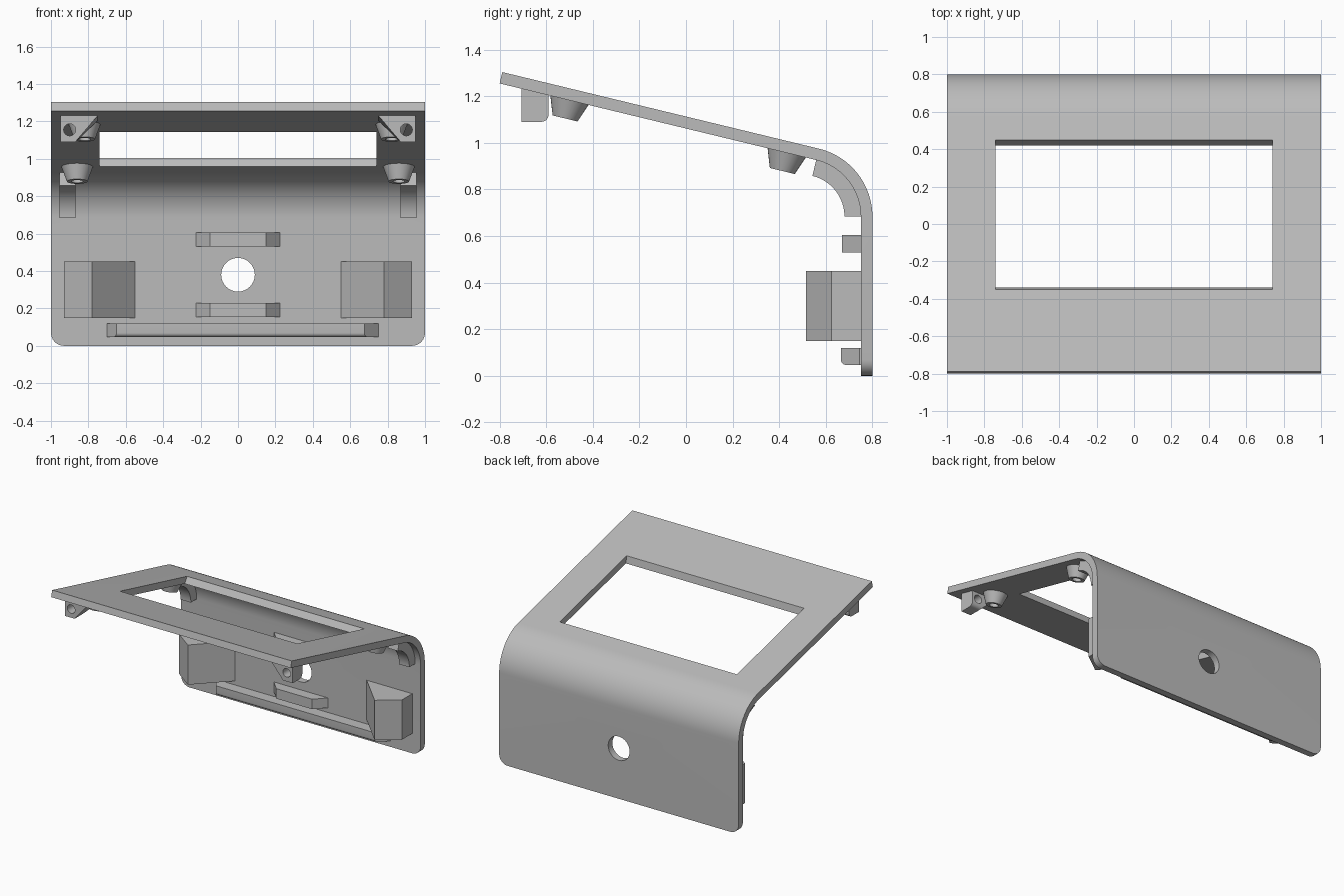
import bpy
import bmesh
from math import radians, sin, cos, tan, pi
from mathutils import Matrix, Vector

if "Cube" in bpy.data.objects:
    bpy.data.objects.remove(bpy.data.objects["Cube"])

TILT = radians(13.6)       # slope of the top panel
THICK = 0.05
BEND_Y, BEND_Z, BEND_R = 0.5, 0.683, 0.3

grey = bpy.data.materials.new("light grey plastic")
grey.use_nodes = True
grey.diffuse_color = (0.5, 0.5, 0.5, 1)
grey.node_tree.nodes["Principled BSDF"].inputs["Base Color"].default_value = (0.5, 0.5, 0.5, 1)


def finish(name, bm, mirror=False):
    bmesh.ops.recalc_face_normals(bm, faces=bm.faces)
    mesh = bpy.data.meshes.new(name)
    bm.to_mesh(mesh)
    bm.free()
    mesh.materials.append(grey)
    ob = bpy.data.objects.new(name, mesh)
    bpy.context.collection.objects.link(ob)
    if mirror:
        ob.modifiers.new("Mirror", "MIRROR").use_mirror_merge = False
    return ob


def prism(points, axis, lo, hi):
    """Extrude a 2D outline along one axis; the outline lies in the other two."""
    def place(p, t):
        co = list(p)
        co.insert("xyz".index(axis), t)
        return co
    bm = bmesh.new()
    face = bm.faces.new([bm.verts.new(place(p, lo)) for p in points])
    new = bmesh.ops.extrude_face_region(bm, geom=[face])["geom"]
    step = Vector(place((0, 0), hi - lo))
    bmesh.ops.translate(bm, verts=[g for g in new if isinstance(g, bmesh.types.BMVert)], vec=step)
    return bm


def bend(radius, steps=20):
    """Arc from the sloped panel's tangent down to the upright wall."""
    angles = [(pi / 2 - TILT) * (1 - i / steps) for i in range(steps + 1)]
    return [(BEND_Y + radius * cos(a), BEND_Z + radius * sin(a)) for a in angles]


def round_edges(bm, test, radius):
    edges = [e for e in bm.edges if all(test(v.co) for v in e.verts)]
    bmesh.ops.bevel(bm, geom=edges, offset=radius, segments=6, profile=0.5, affect="EDGES")


def cut(ob, cutter):
    cutter.hide_render = True
    mod = ob.modifiers.new("Cut", "BOOLEAN")
    mod.operation = "DIFFERENCE"
    mod.solver = "EXACT"
    mod.object = cutter
    bpy.context.view_layer.objects.active = ob
    bpy.ops.object.modifier_apply(modifier=mod.name)
    bpy.data.objects.remove(cutter)


def rod(x, z, radius, y_lo, y_hi):
    pts = [(x + radius * cos(i * pi / 16), z + radius * sin(i * pi / 16)) for i in range(32)]
    return finish("cutter", prism(pts, "y", y_lo, y_hi))


def top_z(y):
    start = bend(BEND_R)[0]
    return start[1] - tan(TILT) * (y - start[0])


# Bent shell: sloped top panel and upright back wall
outer, inner = bend(BEND_R), bend(BEND_R - THICK)
front_top = (-0.788, top_z(-0.788))
front_low = (front_top[0] - THICK * sin(TILT), front_top[1] - THICK * cos(TILT))
outline = [front_top] + outer + [(0.8, 0), (0.75, 0)] + inner[::-1] + [front_low]
bm = prism(outline, "x", -1, 1)
for side in (-1, 1):
    round_edges(bm, lambda c: c.z < 0.001 and c.x * side > 0.999, 0.07)
shell = finish("bent_shell", bm)

# Display window with tapered front and back walls, and a round cable hole
drop = THICK / cos(TILT)


def wall(y_top, y_low):
    a = Vector((y_top, top_z(y_top)))
    b = Vector((y_low, top_z(y_low) - drop))
    return [a.lerp(b, -0.5), a.lerp(b, 1.5)]


window = wall(0.45, 0.42) + wall(-0.35, -0.34)[::-1]
cut(shell, finish("cutter", prism(window, "x", -0.74, 0.74)))
cut(shell, rod(0, 0.38, 0.09, 0.6, 1))

# Curved ribs inside the bend
rib = bend(BEND_R - THICK + 0.005) + bend(0.18)[::-1]
ribs = finish("bend_ribs", prism(rib, "x", 0.87, 0.955), True)

# Wedge-shaped side blocks on the back wall
wedge = [(0.55, 0.755), (0.55, 0.75), (0.78, 0.515), (0.93, 0.625), (0.93, 0.755)]
finish("side_blocks", prism(wedge, "z", 0.15, 0.45), True)

# Two short rails above and below the hole
rail = [(-0.225, 0.755), (-0.225, 0.75), (-0.15, 0.67), (0.15, 0.67), (0.225, 0.75), (0.225, 0.755)]
for name, z in (("upper_rail", 0.53), ("lower_rail", 0.155)):
    finish(name, prism(rail, "z", z, z + 0.075))

# Long bottom ledge with a rounded lower lip
ledge = [(-0.7, 0.755), (-0.7, 0.74), (-0.65, 0.665), (0.675, 0.665), (0.75, 0.745), (0.75, 0.755)]
bm = prism(ledge, "z", 0.047, 0.12)
round_edges(bm, lambda c: c.y < 0.67 and c.z < 0.05, 0.022)
bottom_ledge = finish("bottom_ledge", bm)


# Tapered screw bosses under the top panel
def boss(name, x, y):
    bm = bmesh.new()
    profile = [(0.088, -0.01), (0.055, 0.08), (0.032, 0.08), (0.032, 0.01), (0, 0.01)]
    verts = [bm.verts.new((r, 0, h)) for r, h in profile]
    edges = [bm.edges.new(pair) for pair in zip(verts, verts[1:])]
    bmesh.ops.spin(bm, geom=verts + edges, cent=(0, 0, 0), axis=(0, 0, 1),
                   angle=2 * pi, steps=32)
    bmesh.ops.remove_doubles(bm, verts=bm.verts, dist=0.0005)
    place = Matrix.Translation((x, y, top_z(y) - drop)) @ Matrix.Rotation(pi - TILT, 4, "X")
    bmesh.ops.transform(bm, matrix=place, verts=bm.verts)
    return finish(name, bm, True)


bosses = [boss("front_bosses", 0.82, -0.5), boss("rear_bosses", 0.86, 0.432)]

# Front corner lugs, trimmed to the panel slope and drilled through
lug = [(0.95, 1.24), (0.745, 1.24), (0.87, 1.09), (0.95, 1.09)]
bm = prism(lug, "y", -0.705, -0.59)
for v in bm.verts:
    if v.co.z > 1.2:
        v.co.z = top_z(v.co.y) - drop + 0.005
round_edges(bm, lambda c: c.y > -0.6 and c.z < 1.1, 0.03)
lugs = finish("front_lugs", bm)
cut(lugs, rod(0.9, 1.155, 0.032, -0.8, -0.5))
lugs.modifiers.new("Mirror", "MIRROR").use_mirror_merge = False

# Smooth the curved parts, keeping hard edges crisp
bpy.ops.object.select_all(action="DESELECT")
for ob in [shell, ribs, bottom_ledge, lugs] + bosses:
    ob.select_set(True)
bpy.context.view_layer.objects.active = shell
bpy.ops.object.shade_smooth_by_angle(angle=radians(30))
